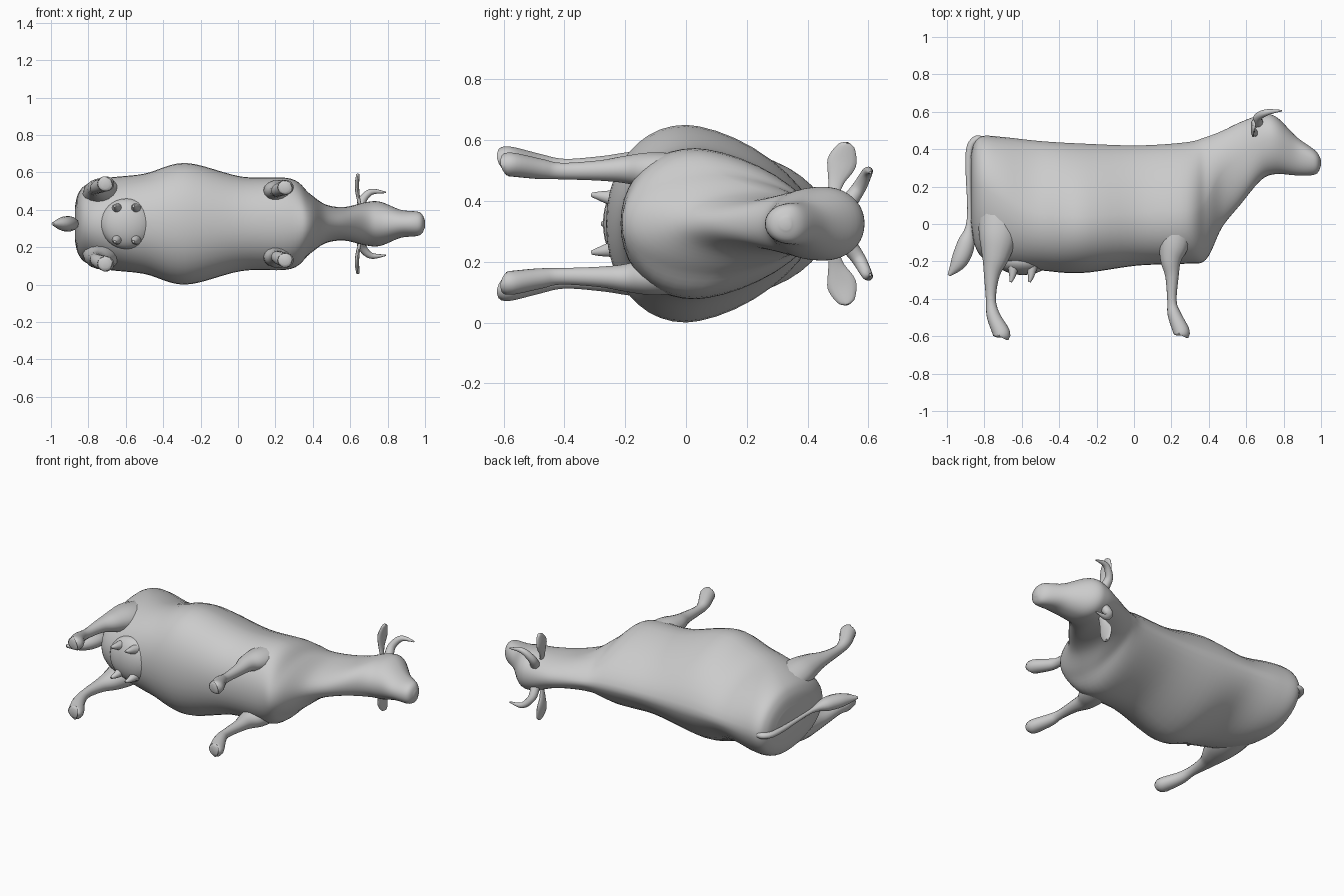
import bpy, bmesh, math
from mathutils import Vector

if "Cube" in bpy.data.objects:
    bpy.data.objects.remove(bpy.data.objects["Cube"])

MID = 0.325  # the animal lies on its side: y is its height, z its width


def smooth_rows(rows, steps):
    """Catmull-Rom interpolation of every column of a station table."""
    out = []
    for i in range(len(rows) - 1):
        p0, p1 = rows[max(i - 1, 0)], rows[i]
        p2, p3 = rows[i + 1], rows[min(i + 2, len(rows) - 1)]
        for k in range(steps):
            t = k / steps
            out.append([0.5 * (2 * b + (c - a) * t + (2 * a - 5 * b + 4 * c - d) * t * t
                               + (3 * b - a - 3 * c + d) * t ** 3)
                        for a, b, c, d in zip(p0, p1, p2, p3)])
    out.append(list(rows[-1]))
    return out


def ramp(a, b, x):
    t = min(max((x - a) / (b - a), 0), 1)
    return t * t * (3 - 2 * t)


def finish(name, bm, mirror=False):
    bmesh.ops.recalc_face_normals(bm, faces=bm.faces)
    mesh = bpy.data.meshes.new(name)
    bm.to_mesh(mesh)
    bm.free()
    ob = bpy.data.objects.new(name, mesh)
    ob.location.z = MID
    bpy.context.collection.objects.link(ob)
    bpy.ops.object.select_all(action='DESELECT')
    ob.select_set(True)
    bpy.context.view_layer.objects.active = ob
    bpy.ops.object.shade_smooth_by_angle(angle=math.radians(60))
    if mirror:
        ob.modifiers.new("Mirror", 'MIRROR').use_axis = (False, False, True)


def loft(name, rings, mirror=False):
    bm = bmesh.new()
    vr = [[bm.verts.new(p) for p in ring] for ring in rings]
    n = len(vr[0])
    for a, b in zip(vr, vr[1:]):
        for i in range(n):
            bm.faces.new((a[i], a[(i + 1) % n], b[(i + 1) % n], b[i]))
    bm.faces.new(vr[0])
    bm.faces.new(vr[-1])
    finish(name, bm, mirror)


def sweep(name, stations, ref=(0, 0, 1), flat=1, thick=0, mirror=True, sides=14):
    """Tube through (x, y, z, radius); the second radius is thick + flat * radius."""
    rows = smooth_rows(stations, 5)
    pts = [Vector(r[:3]) for r in rows]
    rings = []
    for i, row in enumerate(rows):
        t = (pts[min(i + 1, len(pts) - 1)] - pts[max(i - 1, 0)]).normalized()
        u = t.cross(Vector(ref)).normalized()
        v = u.cross(t)
        a = max(row[3], 0.003)
        rings.append([pts[i] + u * a * math.cos(q) + v * (thick + flat * a) * math.sin(q)
                      for q in (math.tau * k / sides for k in range(sides))])
    loft(name, rings, mirror)


# Torso, neck and head: x, bottom, top, half width
body = [
    (-.872, .02, .36, .09), (-.855, -.10, .43, .16), (-.81, -.18, .47, .21),
    (-.70, -.225, .465, .245), (-.50, -.248, .443, .268), (-.28, -.262, .43, .325),
    (.02, -.222, .42, .252), (.28, -.212, .437, .242), (.385, -.19, .465, .16),
    (.47, -.02, .497, .103), (.57, .105, .545, .09), (.68, .235, .583, .115),
    (.76, .267, .573, .118), (.87, .26, .465, .075), (.97, .265, .392, .062),
    (.999, .31, .345, .02)]
rings = []
for x, lo, hi, hw in smooth_rows(body, 6):
    mid = lo + (hi - lo) * (.38 + .2 * ramp(.3, .5, x) + .2 * ramp(-.5, -.85, x))
    round_top = 1.6 + .5 * ramp(.35, .6, x) + .3 * ramp(-.5, -.85, x)
    ring = []
    for k in range(40):
        c, s = math.cos(math.tau * k / 40), math.sin(math.tau * k / 40)
        h, n = (hi - mid, round_top) if c > 0 else (mid - lo, 2.1)
        ring.append((x, mid + h * math.copysign(abs(c) ** (2 / n), c),
                     hw * math.copysign(abs(s) ** (2 / n), s)))
    rings.append(ring)
loft("body", rings)


# Legs with rounded hooves (mirrored pairs)
def leg(name, stations):
    x, y, z, r = stations[-1]
    hoof = [(x, y - .018, z, r * .9), (x, y - .026, z, r * .5)]
    sweep(name, stations + hoof, flat=.63, thick=.012)


leg("hind_legs", [
    (-.72, .12, .13, .11), (-.725, -.05, .165, .105), (-.74, -.17, .18, .075),
    (-.76, -.27, .185, .043), (-.765, -.40, .185, .027), (-.752, -.49, .197, .036),
    (-.71, -.58, .213, .046)])
leg("front_legs", [
    (.23, .05, .15, .10), (.213, -.10, .172, .083), (.197, -.19, .178, .057),
    (.203, -.28, .175, .036), (.203, -.41, .173, .025), (.214, -.48, .18, .035),
    (.252, -.571, .194, .044)])

# Tail ending in a tuft
sweep("tail", [
    (-.80, .445, 0, .02), (-.85, .447, 0, .021), (-.884, .36, 0, .018),
    (-.88, .03, 0, .013), (-.897, -.10, 0, .046), (-.935, -.2, 0, .044),
    (-.99, -.275, 0, .008)], flat=.8, thick=.002, mirror=False)

# Udder and four teats
bm = bmesh.new()
bmesh.ops.create_uvsphere(bm, u_segments=24, v_segments=16, radius=1)
bmesh.ops.scale(bm, vec=(.14, .075, .135), verts=bm.verts)
bmesh.ops.translate(bm, vec=(-.595, -.198, 0), verts=bm.verts)
finish("udder", bm)
for label, x in (("rear", -.645), ("front", -.545)):
    sweep(label + "_teats", [(x, -.22, .08, .032), (x - .005, -.275, .09, .018),
                             (x - .014, -.31, .095, .007)])

# Horns
sweep("horns", [(.665, .535, .07, .028), (.662, .57, .12, .023),
                (.71, .597, .17, .017), (.79, .606, .168, .004)], ref=(0, 1, 0))

# Ears: flat leaf shapes
sweep("ears", [(.655, .485, .09, .016), (.643, .494, .14, .027), (.636, .512, .2, .048),
               (.64, .527, .252, .03), (.643, .531, .266, .008)],
      ref=(1, 0, 0), flat=.1, thick=.007)
